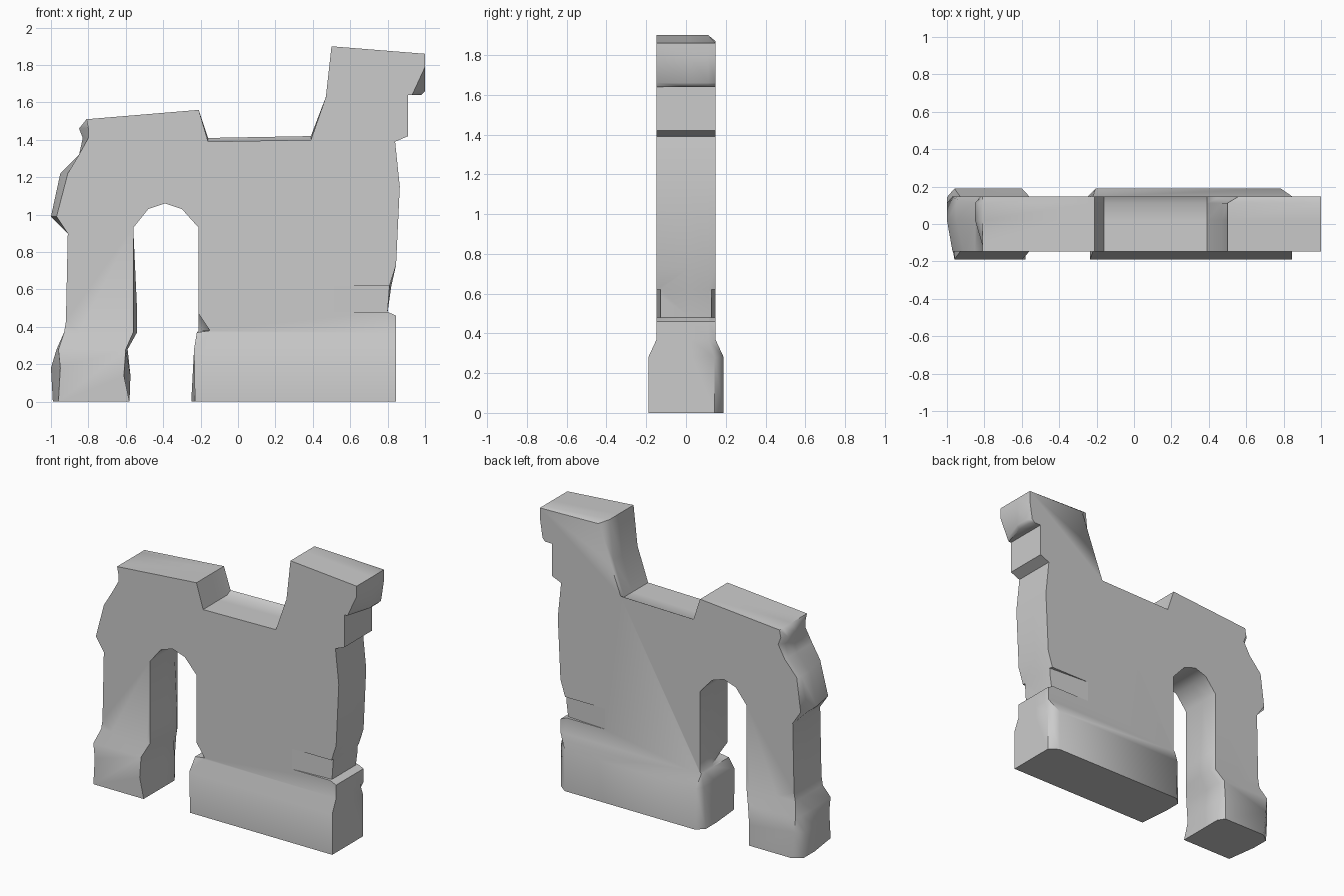
import bpy
import bmesh
from mathutils import Vector

default_cube = bpy.data.objects.get("Cube")
if default_cube:
    bpy.data.objects.remove(default_cube, do_unlink=True)


def make_material(name, colour):
    material = bpy.data.materials.new(name)
    material.use_nodes = True
    material.diffuse_color = colour
    material.node_tree.nodes["Principled BSDF"].inputs["Base Color"].default_value = colour
    return material


def point(x, z, mid=0.0, back=0.0, drop=0.0):
    """Outline point on the front, with shifts for the core and the back."""
    return [(x, z), (x + mid, z), (x + mid, z), (x + back, z - drop)]


def make_object(name, bm, material):
    mesh = bpy.data.meshes.new(name)
    bm.to_mesh(mesh)
    bm.free()
    mesh.materials.append(material)
    obj = bpy.data.objects.new(name, mesh)
    bpy.context.collection.objects.link(obj)
    return obj


def loft(rings, depths):
    """Join outlines of equal length along y and cap both ends."""
    bm = bmesh.new()
    loops = [[bm.verts.new((x, y, z)) for x, z in ring] for ring, y in zip(rings, depths)]
    for near, far in zip(loops, loops[1:]):
        for i in range(len(near)):
            j = (i + 1) % len(near)
            bm.faces.new((near[i], near[j], far[j], far[i]))
    caps = [bm.faces.new(loops[0][::-1]), bm.faces.new(loops[-1])]
    bm.normal_update()
    bmesh.ops.triangulate(bm, faces=caps, ngon_method="EAR_CLIP")
    bmesh.ops.recalc_face_normals(bm, faces=bm.faces)
    return bm


stone = make_material("grey stone", (0.6, 0.6, 0.6, 1))

# Worn outer edge of the slim leg, from the ground up
outer_edge = [
    point(-0.96, 0, mid=-0.03, back=0.03),
    point(-0.95, 0.18, mid=-0.05),
    point(-0.96, 0.28, mid=-0.01),
    point(-0.93, 0.37),
    point(-0.92, 0.43),
    point(-0.91, 0.9),
    point(-0.97, 0.99, mid=-0.03),
    point(-0.91, 1.22, mid=-0.04, back=-0.03),
    point(-0.85, 1.32),
    point(-0.8, 1.41, mid=-0.03),
    point(-0.8, 1.46, mid=-0.05, back=-0.02),
    point(-0.81, 1.51),
]

# Broken top: raised slab, sunken middle and tower stump
top_edge = [
    point(-0.21, 1.56),
    point(-0.16, 1.39, drop=-0.02),
    point(0.39, 1.4, drop=-0.02),
    point(0.47, 1.63),
    point(0.5, 1.9, back=0.06, drop=0.03),
    point(1, 1.86),
]

# Overhanging tower head and chipped far end
far_edge = [
    point(1, 1.79),
    point(0.94, 1.66, mid=0.06, back=0.04),
    point(0.93, 1.64, mid=0.05, back=0.03),
    point(0.91, 1.64),
    point(0.91, 1.42),
    point(0.84, 1.39),
    point(0.865, 1.15),
    point(0.845, 0.73),
    point(0.81, 0.62, mid=0.01),
    point(0.8, 0.48),
    point(0.845, 0.46),
    point(0.845, 0.37),
    point(0.845, 0.28, back=-0.06),
    point(0.845, 0, back=-0.06),
]

# Doorway: main jamb, faceted arch, slim leg jamb
doorway = [
    point(-0.23, 0, mid=-0.02, back=0.03),
    point(-0.235, 0.28, back=0.03),
    point(-0.22, 0.37),
    point(-0.15, 0.38, mid=-0.06, back=-0.06),
    point(-0.21, 0.47),
    point(-0.21, 0.93),
    point(-0.3, 1.03),
    point(-0.39, 1.06),
    point(-0.48, 1.03),
    point(-0.56, 0.93),
    point(-0.56, 0.5, mid=0.02),
    point(-0.56, 0.37, mid=0.02),
    point(-0.6, 0.28, mid=0.01),
    point(-0.61, 0.14, mid=0.035),
    point(-0.58, 0, back=-0.03),
]

outline = outer_edge + top_edge + far_edge + doorway
bm = loft(list(zip(*outline)), (-0.148, 0.02, 0.112, 0.148))

# Thicken the foot of the wall below a sloped shoulder
FOOT, SHOULDER, FLARE = 0.28, 0.37, 1.28
for height in (FOOT, SHOULDER):
    geometry = bm.verts[:] + bm.edges[:] + bm.faces[:]
    bmesh.ops.bisect_plane(bm, geom=geometry, dist=0.0005,
                           plane_co=Vector((0, 0, height)), plane_no=Vector((0, 0, 1)))
for vert in bm.verts:
    blend = (SHOULDER - vert.co.z) / (SHOULDER - FOOT)
    vert.co.y *= 1 + (FLARE - 1) * min(max(blend, 0), 1)
bmesh.ops.recalc_face_normals(bm, faces=bm.faces)
wall = make_object("ruined_wall", bm, stone)

# Tapered grooves cut into both faces, deepest at the far end
cutters = []
slot = [(0.51, 0.48), (0.9, 0.48), (0.9, 0.62), (0.51, 0.62)]
for side, label in ((-1, "front"), (1, "back")):
    groove = loft([slot, slot], (side * 0.147, side * 0.3))
    for vert in groove.verts:
        if vert.co.x > 0.6 and abs(vert.co.y) < 0.2:
            vert.co.y = side * 0.122
    bmesh.ops.recalc_face_normals(groove, faces=groove.faces)
    cutter = make_object(label + "_groove_cutter", groove, stone)
    cutter.hide_render = True
    cutters.append(cutter)
    cut = wall.modifiers.new(label + " groove", "BOOLEAN")
    cut.operation = "DIFFERENCE"
    cut.solver = "EXACT"
    cut.object = cutter

# Apply the cuts, drop the cutters and soften shallow angles
bpy.context.view_layer.update()
graph = bpy.context.evaluated_depsgraph_get()
finished = bpy.data.meshes.new_from_object(wall.evaluated_get(graph))
wall.modifiers.clear()
wall.data = finished
for cutter in cutters:
    bpy.data.objects.remove(cutter, do_unlink=True)

bpy.ops.object.select_all(action="DESELECT")
wall.select_set(True)
bpy.context.view_layer.objects.active = wall
bpy.ops.object.shade_smooth_by_angle(angle=0.9)
